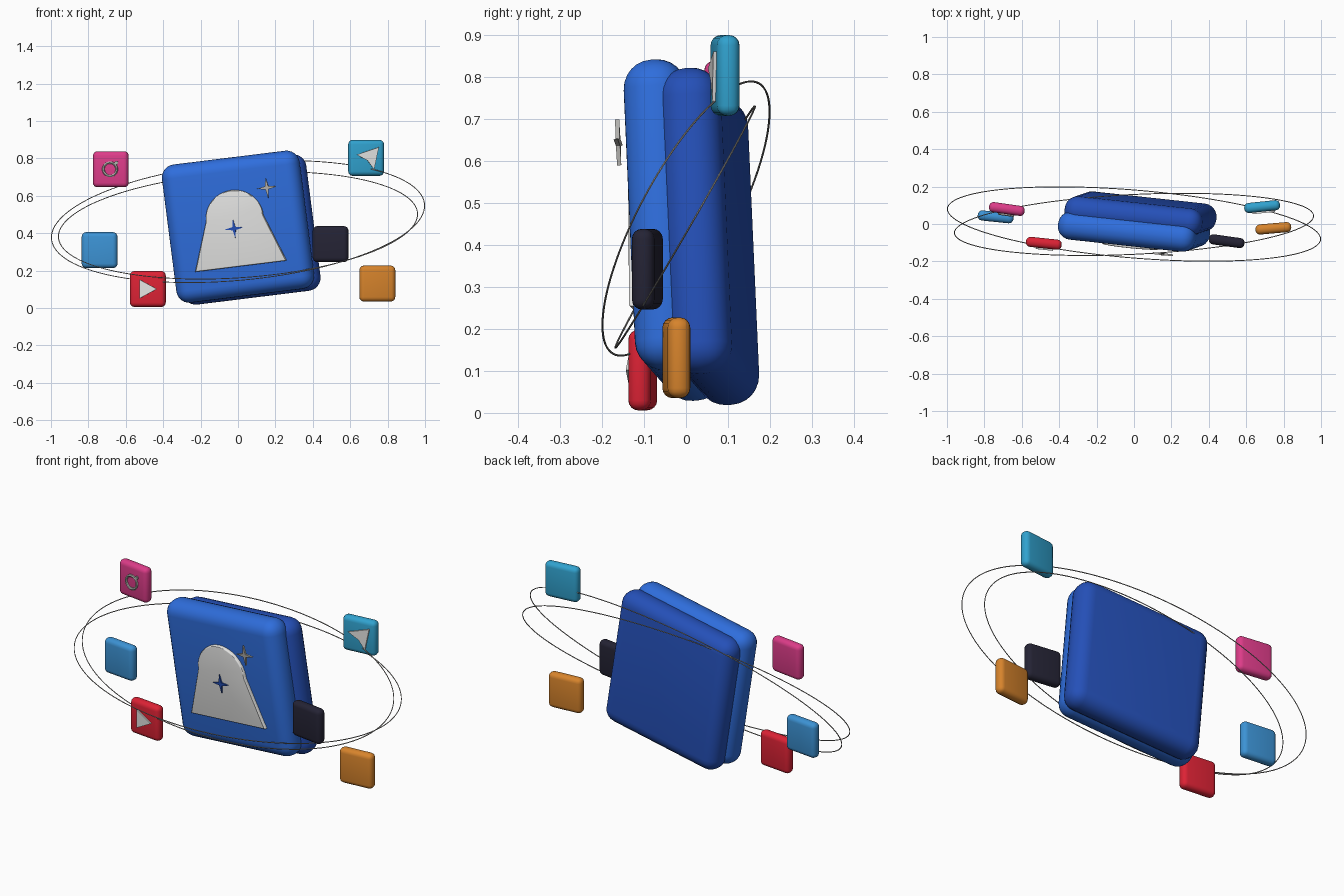
import bpy, bmesh, math
from mathutils import Matrix, Vector, Euler

if "Cube" in bpy.data.objects:
    bpy.data.objects.remove(bpy.data.objects["Cube"])


def mat(name, rgb):
    m = bpy.data.materials.new(name)
    m.diffuse_color = (*rgb, 1)
    m.use_nodes = True
    m.node_tree.nodes["Principled BSDF"].inputs["Base Color"].default_value = m.diffuse_color
    return m


BRIGHT = mat("bright_blue", (0.028, 0.155, 0.72))
DEEP = mat("deep_blue", (0.018, 0.08, 0.48))
WHITE = mat("off_white", (0.78, 0.78, 0.77))
SILVER = mat("silver", (0.45, 0.44, 0.42))
NAVY = mat("navy", (0.018, 0.017, 0.035))
CYAN = mat("cyan", (0.03, 0.36, 0.62))
SKY = mat("sky_blue", (0.045, 0.29, 0.66))
ORANGE = mat("orange", (0.68, 0.23, 0.025))
PINK = mat("pink", (0.72, 0.045, 0.25))
RED = mat("red", (0.72, 0.016, 0.035))


def place(loc, pitch=0, roll=0, yaw=0):
    rot = Euler([math.radians(a) for a in (pitch, roll, yaw)]).to_matrix().to_4x4()
    return Matrix.Translation(loc) @ rot


def finish(bm, name, material, matrix):
    bmesh.ops.recalc_face_normals(bm, faces=bm.faces)
    me = bpy.data.meshes.new(name)
    bm.to_mesh(me)
    bm.free()
    me.materials.append(material)
    ob = bpy.data.objects.new(name, me)
    bpy.context.collection.objects.link(ob)
    ob.matrix_world = matrix
    bpy.ops.object.select_all(action='DESELECT')
    ob.select_set(True)
    bpy.context.view_layer.objects.active = ob
    bpy.ops.object.shade_smooth_by_angle(angle=math.radians(30))
    return ob


def rounded_box(name, size, radius, material, matrix, segments=6):
    bm = bmesh.new()
    bmesh.ops.create_cube(bm, size=1)
    bmesh.ops.scale(bm, vec=size, verts=bm.verts)
    bmesh.ops.bevel(bm, geom=bm.edges[:], offset=radius, segments=segments,
                    profile=0.5, affect='EDGES')
    return finish(bm, name, material, matrix)


def plate(name, outline, back, thick, material, matrix, bevel=0):
    """Flat outline in local x-z, extruded towards the front (-y)."""
    bm = bmesh.new()
    face = bm.faces.new([bm.verts.new((u, back, v)) for u, v in outline])
    out = bmesh.ops.extrude_face_region(bm, geom=[face])
    front = [g for g in out["geom"] if isinstance(g, bmesh.types.BMVert)]
    bmesh.ops.translate(bm, verts=front, vec=(0, -thick, 0))
    if bevel:
        rim = [e for e in bm.edges if all(v in front for v in e.verts)]
        bmesh.ops.bevel(bm, geom=rim, offset=bevel, segments=3, profile=0.5,
                        affect='EDGES')
    return finish(bm, name, material, matrix)


def star(cx, cz, r, inner):
    return [(cx + (inner if k % 2 else r) * math.sin(k * math.pi / 4),
             cz + (inner if k % 2 else r) * math.cos(k * math.pi / 4)) for k in range(8)]


def wire_loop(name, points, radius, material, matrix, sides=6):
    """Thin closed tube through the points."""
    bm = bmesh.new()
    n = len(points)
    rows = []
    for i, p in enumerate(points):
        t = (points[(i + 1) % n] - points[i - 1]).normalized()
        a = t.cross(Vector((0.0, 0.9, -0.43))).normalized()
        b = t.cross(a)
        rows.append([bm.verts.new(p + radius * (a * math.cos(k * math.tau / sides)
                                                + b * math.sin(k * math.tau / sides)))
                     for k in range(sides)])
    for i in range(n):
        r0, r1 = rows[i], rows[(i + 1) % n]
        for k in range(sides):
            j = (k + 1) % sides
            bm.faces.new((r0[k], r0[j], r1[j], r1[k]))
    return finish(bm, name, material, matrix)


# Two overlapping tilted slabs
tilt = dict(pitch=3.3, roll=-7, yaw=-6.2)
front = place((0, -0.028, 0.435), **tilt)
rounded_box("front_slab", (0.745, 0.15, 0.745), 0.07, BRIGHT, front)
rounded_box("back_slab", (0.745, 0.15, 0.735), 0.07, DEEP,
            place((0.035, 0.054, 0.42), **tilt))

# Arched plaque with flared sides
arch = [(-0.25, -0.208), (0.245, -0.208)]
arch += [(-0.003 + 0.155 * math.cos(a), 0.05 + 0.152 * math.sin(a))
         for a in [math.pi * k / 24 for k in range(25)]]
plate("arched_plaque", arch, -0.07, 0.022, WHITE, front, bevel=0.007)

# Star on the plaque and floating star at the corner
plate("plaque_star", star(-0.012, -0.003, 0.05, 0.012), -0.09, 0.009, DEEP, front)
plate("floating_star", star(0.192, 0.193, 0.055, 0.012), -0.1, 0.01, SILVER, front)

# Small tiles around the slabs: name, colour, centre, yaw
tiles = {}
for name, colour, centre, yaw in (
        ("pink", PINK, (-0.68, 0.08, 0.742), -8),
        ("sky", SKY, (-0.74, 0.038, 0.31), -6),
        ("red", RED, (-0.482, -0.103, 0.102), -6),
        ("navy", NAVY, (0.495, -0.092, 0.342), -8),
        ("orange", ORANGE, (0.745, -0.023, 0.131), 5),
        ("cyan", CYAN, (0.685, 0.093, 0.803), 6)):
    tiles[name] = place(centre, yaw=yaw)
    rounded_box(name + "_tile", (0.192, 0.054, 0.192), 0.024, colour, tiles[name], 4)

# Raised symbols on the tiles
plate("play_triangle", [(-0.04, -0.05), (-0.04, 0.05), (0.052, 0)],
      -0.026, 0.009, WHITE, tiles["red"])
plate("paper_plane", [(-0.055, 0.017), (0.065, 0.057), (0.04, -0.062), (0.005, -0.015)],
      -0.026, 0.009, WHITE, tiles["cyan"])
circle = [Vector((0.036 * math.cos(k * math.tau / 32), -0.03, 0.036 * math.sin(k * math.tau / 32)))
          for k in range(32)]
wire_loop("circle_symbol", circle, 0.007, SILVER, tiles["pink"])
plate("circle_dot", [(0.034 + 0.01 * math.cos(k * math.tau / 10),
                      0.034 + 0.01 * math.sin(k * math.tau / 10)) for k in range(10)],
      -0.026, 0.009, SILVER, tiles["pink"])

# Two slanted orbit wires
for name, c, u, v in (
        ("outer_orbit", (0, 0, 0.4625), (0.9975, -0.08, 0.085), (0, 0.182, 0.315)),
        ("inner_orbit", (0, -0.002, 0.4425), (0.96, 0.045, 0.06), (0, 0.16, 0.281))):
    c, u, v = Vector(c), Vector(u), Vector(v)
    pts = [c + u * math.cos(k * math.tau / 128) + v * math.sin(k * math.tau / 128)
           for k in range(128)]
    wire_loop(name, pts, 0.0025, SILVER, Matrix.Identity(4))
